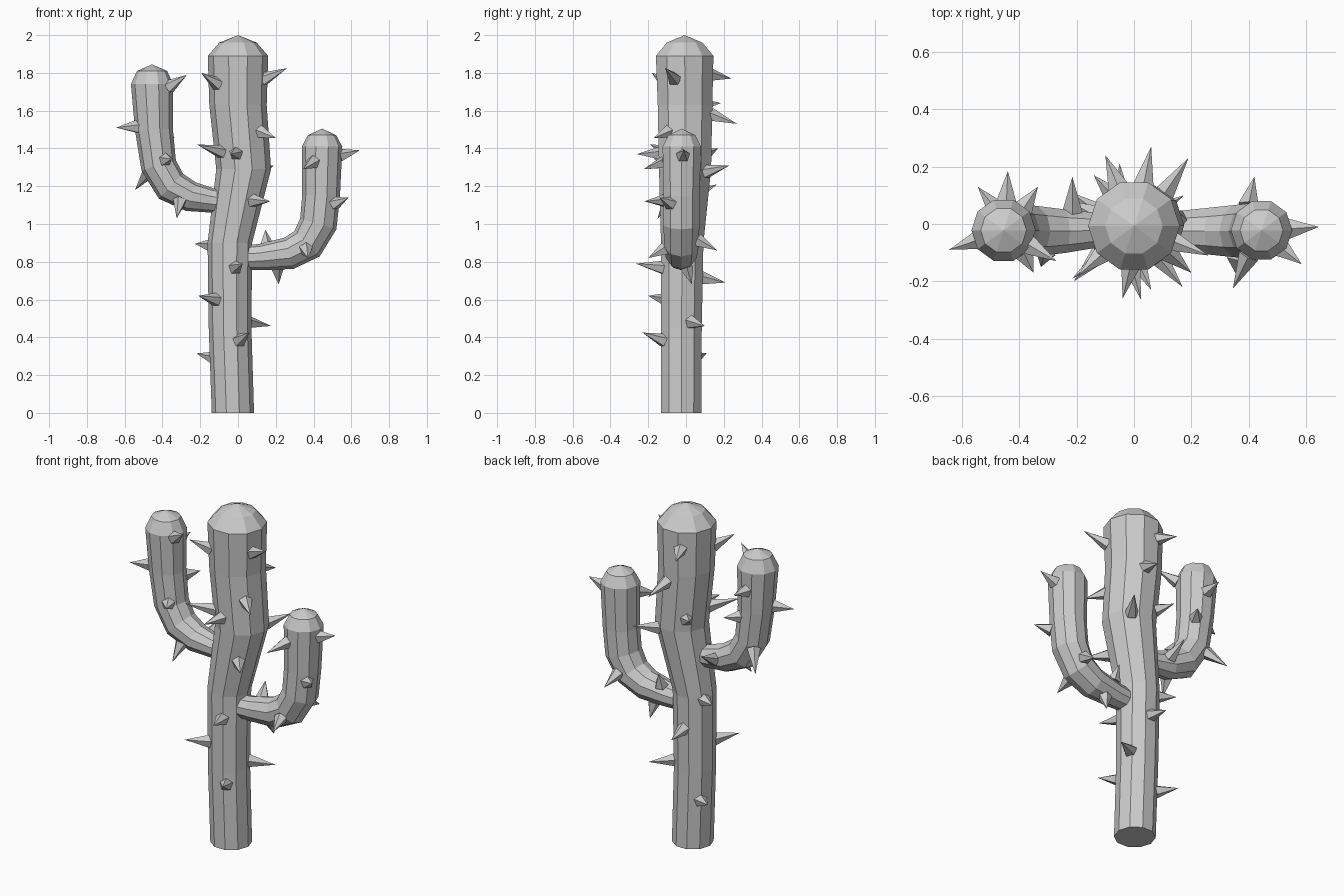
import bpy, bmesh
from mathutils import Vector

if "Cube" in bpy.data.objects:
    bpy.data.objects.remove(bpy.data.objects["Cube"])

SIDES = 10
Y_AXIS = Vector((0, 1, 0))

# Paths: x, y, z, radius (last point is the dome tip)
TRUNK = [(-.027, -.025, 0, .112), (-.042, -.024, .45, .113), (-.043, -.02, .9, .118),
         (.03, -.005, 1.29, .145), (0, -.005, 1.63, .152), (0, -.007, 1.89, .16),
         (0, -.007, 1.96, .10), (0, -.007, 2.0, 0)]
LEFT_ARM = [(-.06, -.02, 1.12, .062), (-.14, -.022, 1.125, .065), (-.25, -.025, 1.145, .08),
            (-.355, -.025, 1.2, .092), (-.42, -.022, 1.31, .095), (-.445, -.022, 1.5, .1),
            (-.455, -.022, 1.74, .112), (-.455, -.022, 1.81, .08), (-.455, -.022, 1.845, 0)]
RIGHT_ARM = [(.0, -.025, .82, .062), (.12, -.025, .825, .07), (.27, -.025, .845, .086),
             (.365, -.025, .895, .095), (.425, -.024, 1.0, .1), (.44, -.024, 1.15, .1),
             (.445, -.022, 1.41, .107), (.445, -.022, 1.47, .075), (.445, -.022, 1.505, 0)]

# Spines: tip x, y, z, and how far the tip rises above its root
TRUNK_SPINES = [
    (.26, -.11, 1.825, .06), (-.195, -.18, 1.8, .06), (.2, -.17, 1.455, -.04),
    (-.215, -.19, 1.42, .05), (-.04, -.26, 1.37, 0), (.17, -.22, 1.12, .01),
    (.025, -.265, .79, .02), (-.21, -.2, .62, .02), (.175, .1, .46, -.02),
    (.06, -.23, .425, .04), (-.22, .11, .315, .03), (-.23, .08, .895, .01),
    (-.1, .24, 1.77, -.02), (.06, .27, 1.53, -.05), (-.14, .17, 1.4, .04),
    (.19, .23, 1.31, .05), (-.05, .21, .69, -.02)]
LEFT_SPINES = [
    (-.27, -.13, 1.79, .06), (-.645, -.09, 1.51, 0), (-.35, -.17, 1.345, 0),
    (-.545, .13, 1.18, -.05), (-.325, -.15, 1.03, -.06), (-.44, .185, 1.64, .01),
    (-.335, .13, 1.46, 0), (-.215, .165, 1.21, .04)]
RIGHT_SPINES = [
    (.645, -.01, 1.39, .03), (.345, -.225, 1.29, -.04), (.585, -.14, 1.14, .04),
    (.37, -.2, .82, -.03), (.215, .03, .68, -.03), (.145, .05, .97, .03),
    (.42, .165, .86, -.04)]


def add_object(name, bm):
    bmesh.ops.recalc_face_normals(bm, faces=bm.faces)
    mesh = bpy.data.meshes.new(name)
    bm.to_mesh(mesh)
    bm.free()
    bpy.context.collection.objects.link(bpy.data.objects.new(name, mesh))


def stem(name, path):
    """Faceted tube along a path, with a flat start and a domed end."""
    from math import cos, sin, tau
    bm = bmesh.new()
    pts = [Vector(p[:3]) for p in path]
    rings = []
    for i, p in enumerate(pts[:-1]):
        t = (pts[i + 1] - pts[max(i - 1, 0)]).normalized()
        if name == "trunk" or i >= len(pts) - 3:
            t = Vector((0, 0, 1))
        u = Y_AXIS.cross(t).normalized()
        v = t.cross(u)
        rings.append([bm.verts.new(p + path[i][3] * (u * cos(tau * k / SIDES) + v * sin(tau * k / SIDES)))
                      for k in range(SIDES)])
    tip = bm.verts.new(pts[-1])
    bm.faces.new(rings[0])
    for k in range(SIDES):
        n = (k + 1) % SIDES
        for a, b in zip(rings, rings[1:]):
            bm.faces.new((a[k], a[n], b[n], b[k]))
        bm.faces.new((rings[-1][k], rings[-1][n], tip))
    add_object(name, bm)


def closest(path, q):
    """Nearest axis point and radius on the path."""
    best = None
    for a, b in zip(path, path[1:-2]):
        pa, pb = Vector(a[:3]), Vector(b[:3])
        d = pb - pa
        f = min(1, max(0, (q - pa).dot(d) / d.length_squared))
        p = pa + d * f
        if best is None or (q - p).length < best[0]:
            best = ((q - p).length, p, a[3] + (b[3] - a[3]) * f)
    return best[1:]


def spines(name, path, table):
    """Five-sided thorns rooted in the stem surface."""
    bm = bmesh.new()
    for x, y, z, rise in table:
        tip = Vector((x, y, z))
        root = tip - Vector((0, 0, rise))
        axis, r = closest(path, root)
        base = axis + (root - axis).normalized() * r * .92
        d = tip - base
        rot = d.to_track_quat('Z', 'Y').to_matrix().to_4x4()
        rot.translation = (base + tip) / 2
        bmesh.ops.create_cone(bm, cap_ends=True, segments=5, radius1=.038, radius2=0,
                              depth=d.length, matrix=rot)
    add_object(name, bm)


for label, path, table in (("trunk", TRUNK, TRUNK_SPINES),
                           ("left_arm", LEFT_ARM, LEFT_SPINES),
                           ("right_arm", RIGHT_ARM, RIGHT_SPINES)):
    stem(label, path)
    spines(label + "_spines", path, table)
